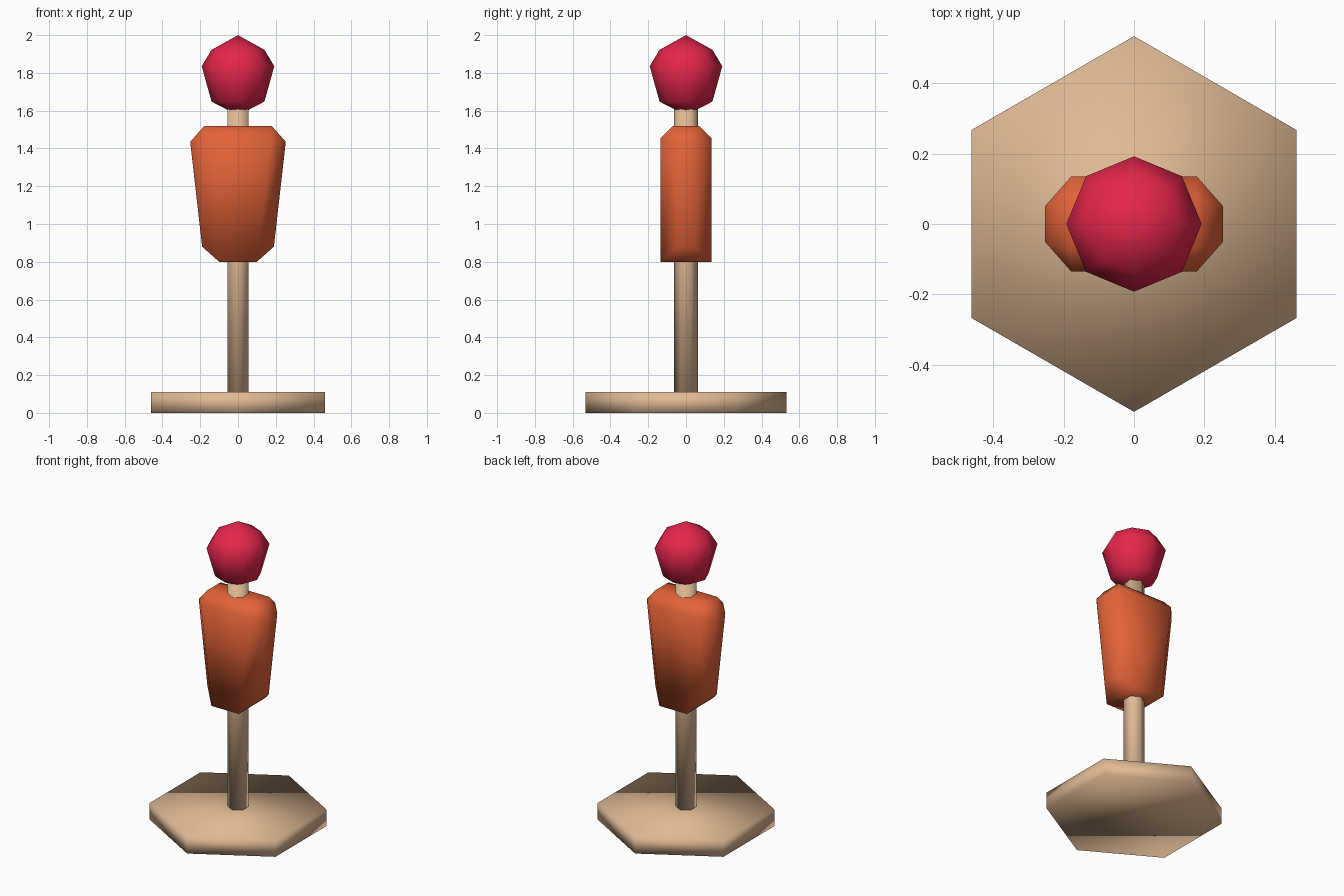
import bpy, bmesh, math

if "Cube" in bpy.data.objects:
    bpy.data.objects.remove(bpy.data.objects["Cube"])


def material(name, color):
    m = bpy.data.materials.new(name)
    m.diffuse_color = (*color, 1.0)
    m.use_nodes = True
    m.node_tree.nodes["Principled BSDF"].inputs["Base Color"].default_value = m.diffuse_color
    return m


TAN = material("tan wood", (0.74, 0.49, 0.30))
ORANGE = material("orange", (0.77, 0.125, 0.04))
RED = material("crimson", (0.78, 0.019, 0.072))


def finish(bm, name, mat):
    """Turn a bmesh into a fully smooth-shaded object."""
    bmesh.ops.recalc_face_normals(bm, faces=bm.faces[:])
    me = bpy.data.meshes.new(name)
    bm.to_mesh(me)
    bm.free()
    me.materials.append(mat)
    for p in me.polygons:
        p.use_smooth = True
    ob = bpy.data.objects.new(name, me)
    bpy.context.collection.objects.link(ob)
    return ob


def lathe(name, profile, sides, mat):
    """Revolve (radius, z) points; first vertex points to +y, zero radius closes to a tip."""
    bm = bmesh.new()
    rings = []
    for r, z in profile:
        count = sides if r > 0 else 1
        rings.append([bm.verts.new((r * math.sin(math.tau * i / sides),
                                    r * math.cos(math.tau * i / sides), z))
                      for i in range(count)])
    for a, b in zip(rings, rings[1:]):
        for i in range(sides):
            j = (i + 1) % sides
            corners = [a[i % len(a)], a[j % len(a)], b[j % len(b)], b[i % len(b)]]
            bm.faces.new(list(dict.fromkeys(corners)))
    for ring in (rings[0], rings[-1]):
        if len(ring) > 1:
            bm.faces.new(ring)
    return finish(bm, name, mat)


# Hexagonal foot and post
lathe("base", [(0.533, 0.0), (0.533, 0.11)], 6, TAN)
lathe("post", [(0.063, 0.11), (0.063, 1.62)], 6, TAN)

# Tapered torso block with chamfered corners, one quadrant mirrored four ways
bm = bmesh.new()
quadrant = [(0.10, 0.135, 0.80), (0.19, 0.05, 0.88), (0.253, 0.05, 1.435),
            (0.178, 0.135, 1.455), (0.178, 0.07, 1.52)]
for x, y, z in quadrant:
    for sx in (-1, 1):
        for sy in (-1, 1):
            bm.verts.new((sx * x, sy * y, z))
bmesh.ops.convex_hull(bm, input=bm.verts[:])
bmesh.ops.dissolve_limit(bm, angle_limit=math.radians(2),
                         verts=bm.verts[:], edges=bm.edges[:])
finish(bm, "torso", ORANGE)

# Eight-sided faceted head
lathe("head", [(0, 1.575), (0.14, 1.648), (0.192, 1.835), (0.14, 1.922), (0, 2.0)], 8, RED)
